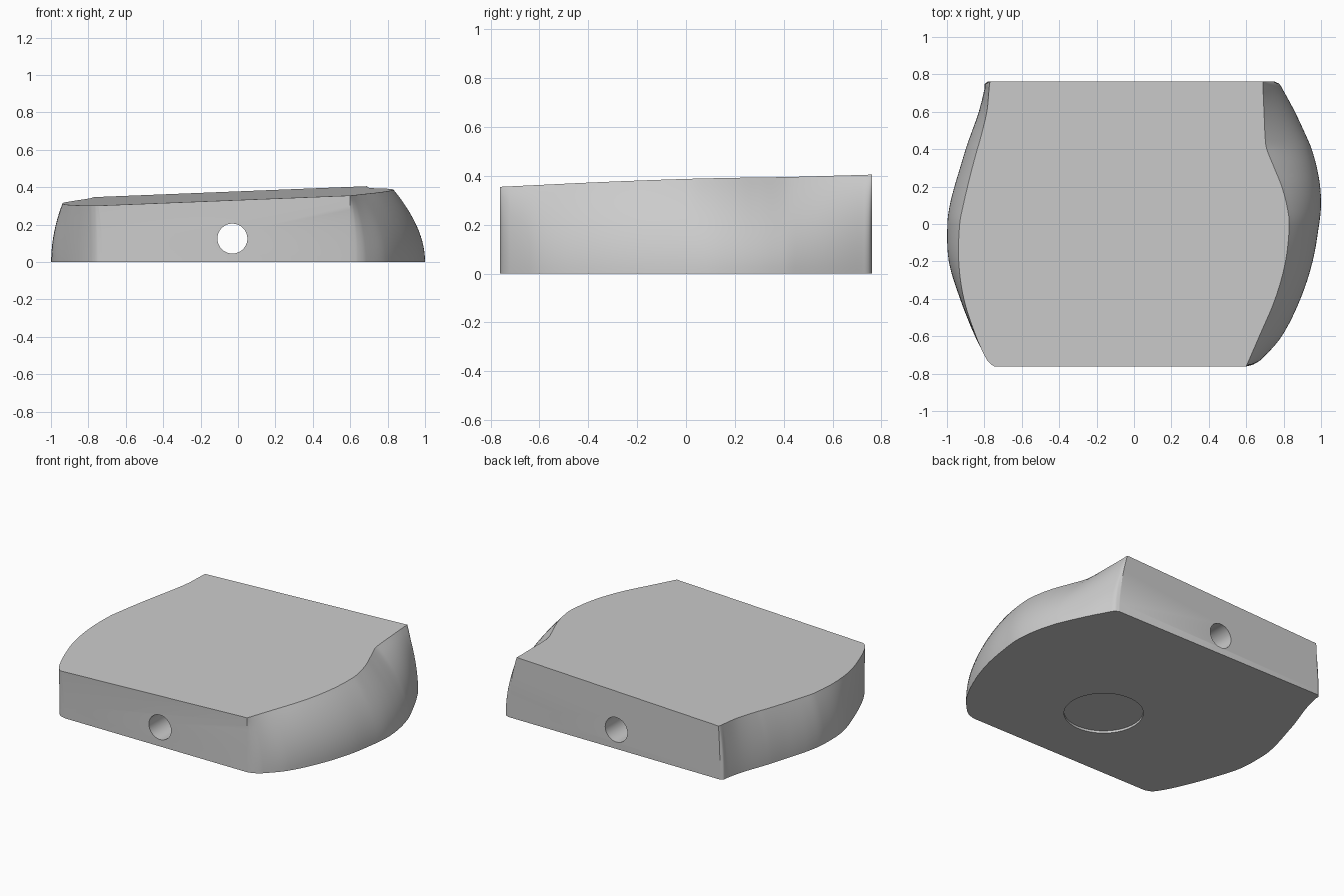
import bpy
import bmesh
import math

cube = bpy.data.objects.get("Cube")
if cube:
    bpy.data.objects.remove(cube, do_unlink=True)

grey = bpy.data.materials.new("plain grey")
grey.use_nodes = True
colour = (0.6, 0.6, 0.6, 1.0)
grey.diffuse_color = colour
grey.node_tree.nodes["Principled BSDF"].inputs["Base Color"].default_value = colour

# Outline stations: y, right bottom, right top, left bottom, left top
STATIONS = [
    (-0.762, 0.600, 0.600, -0.720, -0.745),
    (-0.750, 0.640, 0.605, -0.755, -0.765),
    (-0.720, 0.685, 0.618, -0.785, -0.790),
    (-0.600, 0.790, 0.670, -0.850, -0.845),
    (-0.400, 0.890, 0.755, -0.930, -0.910),
    (-0.200, 0.955, 0.810, -0.990, -0.937),
    (0.000, 0.990, 0.830, -0.998, -0.932),
    (0.100, 1.000, 0.817, -0.985, -0.913),
    (0.200, 0.995, 0.790, -0.960, -0.890),
    (0.300, 0.978, 0.750, -0.930, -0.865),
    (0.400, 0.950, 0.710, -0.900, -0.838),
    (0.450, 0.930, 0.702, -0.883, -0.823),
    (0.600, 0.860, 0.695, -0.830, -0.787),
    (0.720, 0.795, 0.690, -0.800, -0.775),
    (0.750, 0.775, 0.690, -0.797, -0.772),
    (0.762, 0.750, 0.690, -0.780, -0.768),
]
SUB = 6      # smooth steps between stations
ROWS = 14    # steps up each side


def slope(i, k):
    a, b = STATIONS[max(i - 1, 0)], STATIONS[min(i + 1, len(STATIONS) - 1)]
    return (b[k] - a[k]) / (b[0] - a[0])


def blend(i, s, k):
    """Hermite blend of column k between station i and i + 1."""
    p, q = STATIONS[i], STATIONS[i + 1]
    h = q[0] - p[0]
    return ((2 * s**3 - 3 * s**2 + 1) * p[k] + (s**3 - 2 * s**2 + s) * h * slope(i, k)
            + (3 * s**2 - 2 * s**3) * q[k] + (s**3 - s**2) * h * slope(i + 1, k))


def top_z(x, y):
    """Tilted flat top."""
    return 0.355 + 0.04 * (x - 0.6) + 0.0305 * (y + 0.762)


def side(bottom, top, y):
    """Bulging side profile from the base to the top edge."""
    height = top_z(top, y)
    return [(top + (bottom - top) * (1 - t * t), y, t * height)
            for t in (j / ROWS for j in range(ROWS + 1))]


def section(y, rb, rt, lb, lt):
    return side(rb, rt, y) + side(lb, lt, y)[::-1]


# Block body lofted from front to back
sections = []
for i in range(len(STATIONS) - 1):
    for n in range(SUB):
        s = n / SUB
        y = STATIONS[i][0] + s * (STATIONS[i + 1][0] - STATIONS[i][0])
        sections.append(section(y, *[blend(i, s, k) for k in range(1, 5)]))
sections.append(section(*STATIONS[-1]))

bm = bmesh.new()
rings = [[bm.verts.new(p) for p in sec] for sec in sections]
for a, b in zip(rings, rings[1:]):
    for j in range(len(a)):
        m = (j + 1) % len(a)
        bm.faces.new((a[j], a[m], b[m], b[j]))
bm.faces.new(rings[0])
bm.faces.new(rings[-1])
# Merge the strips of the flat base and top
bmesh.ops.recalc_face_normals(bm, faces=bm.faces)
mesh = bpy.data.meshes.new("block_body")
bm.to_mesh(mesh)
bm.free()
body = bpy.data.objects.new("block_body", mesh)
bpy.context.collection.objects.link(body)
mesh.materials.append(grey)


def cut_cylinder(name, radius, depth, location, rotation=(0, 0, 0)):
    """Cut a round hole in the body, then discard the cutter."""
    bpy.ops.mesh.primitive_cylinder_add(vertices=64, radius=radius, depth=depth,
                                        location=location, rotation=rotation)
    cutter = bpy.context.object
    cutter.name = name
    cutter.hide_render = True
    cutter.data.materials.append(grey)
    mod = body.modifiers.new(name, 'BOOLEAN')
    mod.operation = 'DIFFERENCE'
    mod.solver = 'EXACT'
    mod.object = cutter
    bpy.context.view_layer.objects.active = body
    bpy.ops.object.modifier_apply(modifier=mod.name)
    bpy.data.objects.remove(cutter, do_unlink=True)


# Bore running front to back, and shallow round recess in the base
cut_cylinder("bore_cutter", 0.08, 2.0, (-0.03, 0, 0.125), (math.pi / 2, 0, 0))
cut_cylinder("recess_cutter", 0.235, 0.03, (0.05, -0.22, 0.0))

# Smooth sides with crisp edges
bpy.ops.object.select_all(action='DESELECT')
body.select_set(True)
bpy.context.view_layer.objects.active = body
bpy.ops.object.shade_smooth_by_angle(angle=math.radians(30))
